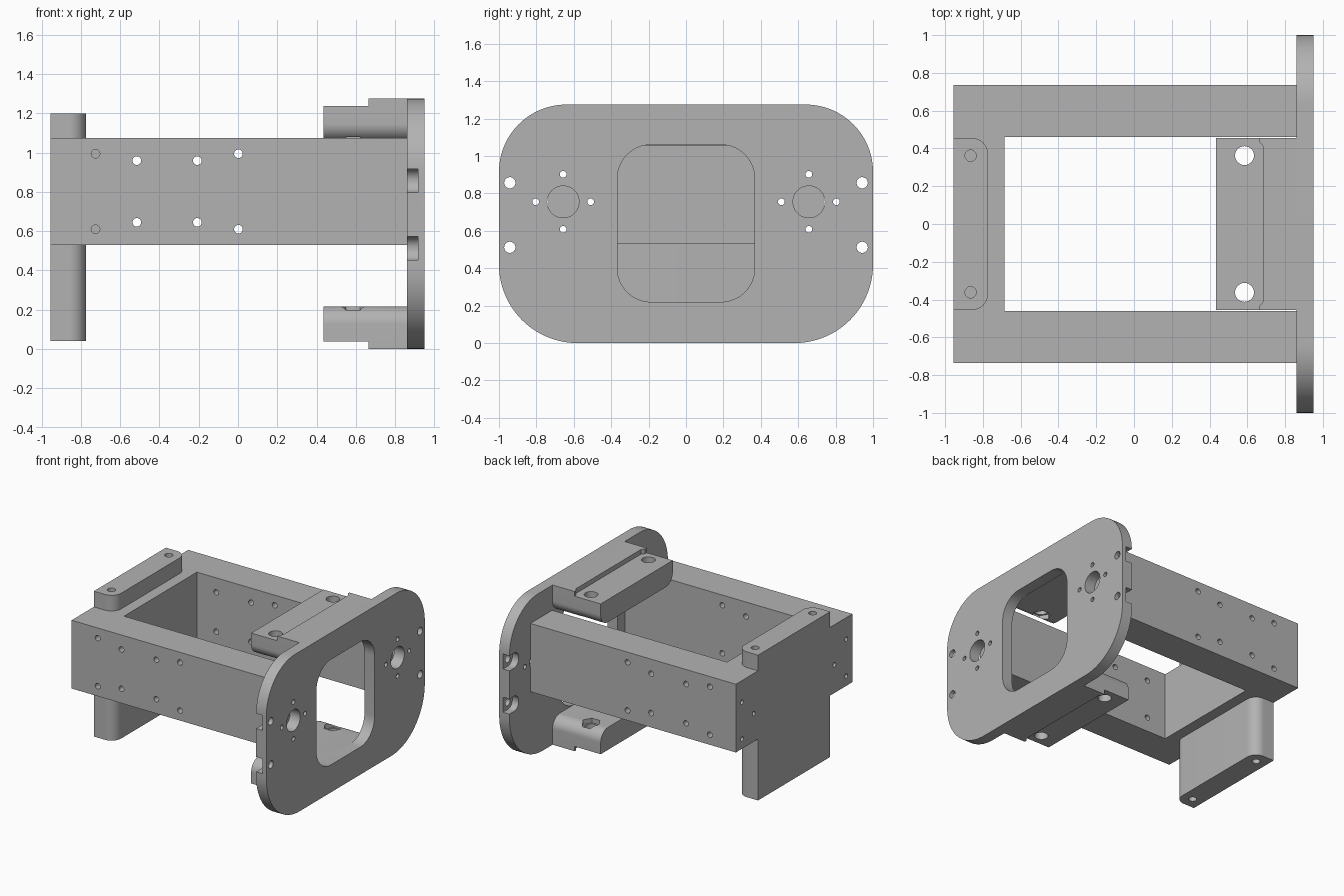
import bpy, bmesh
from math import pi, cos, sin, radians
from mathutils import Vector

cube = bpy.data.objects.get("Cube")
if cube:
    bpy.data.objects.remove(cube, do_unlink=True)

grey = bpy.data.materials.new("machined_grey")
grey.use_nodes = True
grey.diffuse_color = (0.45, 0.45, 0.45, 1)
grey.node_tree.nodes["Principled BSDF"].inputs["Base Color"].default_value = grey.diffuse_color


def rounded_rect(a0, a1, b0, b1, radii, steps=16):
    """Outline with corner radii in order: low-low, high-low, high-high, low-high."""
    corners = [(a0, b0, 1, 1), (a1, b0, -1, 1), (a1, b1, -1, -1), (a0, b1, 1, -1)]
    pts = []
    for i, ((a, b, sa, sb), r) in enumerate(zip(corners, radii)):
        if r == 0:
            pts.append((a, b))
            continue
        for k in range(steps + 1):
            t = pi + i * pi / 2 + k / steps * pi / 2
            pts.append((a + sa * r + r * cos(t), b + sb * r + r * sin(t)))
    return pts


def circle(a, b, r, n=32):
    return [(a + r * cos(2 * pi * k / n), b + r * sin(2 * pi * k / n)) for k in range(n)]


def prism(outline, axis, lo, hi):
    """Outline in the two remaining axes, extruded from lo to hi along axis."""
    return outline, axis, lo, hi


def build(name, prisms):
    bm = bmesh.new()
    for outline, axis, lo, hi in prisms:
        verts = []
        for a, b in outline:
            co = [a, b]
            co.insert("xyz".index(axis), lo)
            verts.append(bm.verts.new(co))
        face = bm.faces.new(verts)
        out = bmesh.ops.extrude_face_region(bm, geom=[face])
        shift = Vector([hi - lo if c == axis else 0 for c in "xyz"])
        bmesh.ops.translate(bm, vec=shift,
                            verts=[v for v in out["geom"] if isinstance(v, bmesh.types.BMVert)])
    bmesh.ops.recalc_face_normals(bm, faces=bm.faces)
    mesh = bpy.data.meshes.new(name)
    bm.to_mesh(mesh)
    bm.free()
    mesh.materials.append(grey)
    ob = bpy.data.objects.new(name, mesh)
    bpy.context.collection.objects.link(ob)
    return ob


def part(name, body, cuts=()):
    ob = build(name, [body])
    bpy.ops.object.select_all(action="DESELECT")
    bpy.context.view_layer.objects.active = ob
    ob.select_set(True)
    if cuts:
        cutter = build(name + "_cutter", cuts)
        cutter.hide_render = True
        mod = ob.modifiers.new("holes", "BOOLEAN")
        mod.operation, mod.solver, mod.object = "DIFFERENCE", "EXACT", cutter
        mod.use_self = True
        bpy.ops.object.modifier_apply(modifier=mod.name)
        bpy.data.objects.remove(cutter, do_unlink=True)
    bpy.ops.object.shade_smooth_by_angle(angle=radians(30))
    return ob


HUB_Y, HUB_Z, RING = 0.657, 0.755, 0.147
PLATE_IN, PLATE_OUT = 0.86, 0.95
sides = (-1, 1)
ring = [(s * HUB_Y + dy, HUB_Z + dz) for s in sides
        for dy, dz in ((RING, 0), (-RING, 0), (0, RING), (0, -RING))]

# End plate: window, hub holes, screw rings and edge pockets
cuts = [prism(rounded_rect(-0.367, 0.367, 0.22, 1.06, [0.18] * 4), "x", 0.8, 1)]
cuts += [prism(circle(y, z, 0.018, 20), "x", 0.8, 1) for y, z in ring]
for s in sides:
    cuts.append(prism(circle(s * HUB_Y, HUB_Z, 0.085, 48), "x", 0.8, 1))
    for z in (0.512, 0.857):
        cuts.append(prism(circle(s * 0.942, z, 0.03), "x", 0.8, 1))
        ends = sorted((s * 0.882, s * 1.1))
        r = 0.058
        radii = [0, r, r, 0] if s < 0 else [r, 0, 0, r]
        cuts.append(prism(rounded_rect(*ends, z - 0.06, z + 0.06, radii), "x", 0.8, 0.916))
part("end_plate",
     prism(rounded_rect(-1, 1, 0, 1.275, [0.42, 0.42, 0.36, 0.36], 24), "x", PLATE_IN, PLATE_OUT), cuts)

# U-shaped frame: lengthwise screw holes and cross holes
u_shape = [(-0.955, -0.735), (PLATE_IN, -0.735), (PLATE_IN, -0.46), (-0.685, -0.46),
           (-0.685, 0.46), (PLATE_IN, 0.46), (PLATE_IN, 0.735), (-0.955, 0.735)]
cuts = [prism(circle(y, z, 0.018, 20), "x", -1.1, 1) for y, z in ring if abs(y) < 0.73]
for x, dz in ((-0.725, 0.192), (-0.515, 0.157), (-0.207, 0.157), (0.002, 0.192)):
    for dz in (-dz, dz):
        for s in sides:
            cuts.append(prism(circle(x, 0.802 + dz, 0.022, 20), "y", *sorted((s * 0.45, s * 0.8))))
part("side_frame", prism(u_shape, "z", 0.53, 1.075), cuts)

# Rear post, above and below the frame
post = rounded_rect(-0.955, -0.773, -0.455, 0.455, [0, 0.085, 0.085, 0])
for name, lo, hi, hole in (("post_top", 1.075, 1.2, (1.09, 1.3)),
                           ("post_leg", 0.04, 0.53, (-0.1, 0.34))):
    part(name, prism(post, "z", lo, hi),
         [prism(circle(-0.865, s * 0.362, 0.03), "z", *hole) for s in sides])

# Upper and lower brackets, mirrored about the plate's middle height
MID = 0.6375
step = [(0.665, -0.455), (0.665, -0.435), (0.685, -0.41), (0.685, 0.41), (0.665, 0.435),
        (0.665, 0.455), (PLATE_IN, 0.455), (PLATE_IN, -0.455)]
for name, s in (("upper", 1), ("lower", -1)):
    inner, outer, rim = MID + s * 0.42, MID + s * 0.6, MID + s * 0.6375
    radii = [0.09, 0.09, 0, 0] if s > 0 else [0, 0, 0.09, 0.09]
    cuts = []
    for t in sides:
        cuts.append(prism(circle(0.585, t * 0.362, 0.05), "z", *sorted((MID + s * 0.3, MID + s * 0.8))))
        # Hexagonal nut pocket facing the window
        cuts.append(prism(circle(0.585, t * 0.362, 0.07, 6), "z",
                          *sorted((inner - s * 0.1, inner + s * 0.037))))
    part(name + "_bracket",
         prism(rounded_rect(-0.455, 0.455, *sorted((inner, outer)), radii), "x", 0.435, PLATE_IN), cuts)
    part(name + "_bracket_step", prism(step, "z", *sorted((outer, rim))))
